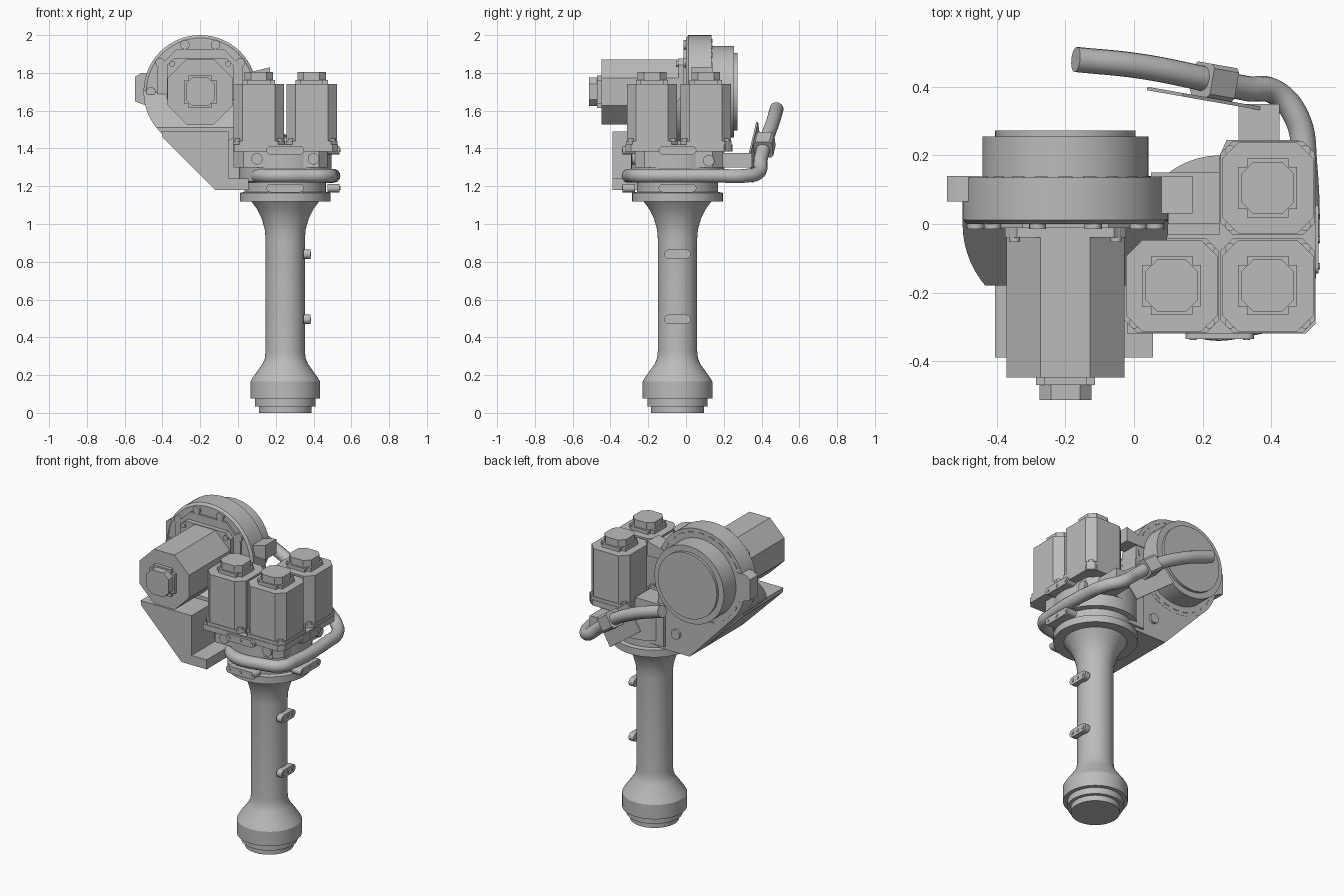
import bpy, bmesh, math
from mathutils import Matrix, Vector

cube = bpy.data.objects.get("Cube")
if cube:
    bpy.data.objects.remove(cube)

grey = bpy.data.materials.new("plain_grey")
grey.use_nodes = True
grey.diffuse_color = (0.5, 0.5, 0.5, 1)
grey.node_tree.nodes["Principled BSDF"].inputs["Base Color"].default_value = (0.5, 0.5, 0.5, 1)
parts = []

# Local z axis turned to point along another axis
UP = Matrix.Identity(4)
FRONT = Matrix.Rotation(math.pi / 2, 4, "X")
BACK = Matrix.Rotation(-math.pi / 2, 4, "X")
LEFT = Matrix.Rotation(math.pi / 2, 4, "Z") @ FRONT
AX, AY = 0.25, -0.045          # column axis
DX, DZ = -0.2, 1.7             # drum axis


def finish(name, bm, turn=UP, loc=(0, 0, 0)):
    bmesh.ops.recalc_face_normals(bm, faces=bm.faces)
    mesh = bpy.data.meshes.new(name)
    bm.to_mesh(mesh)
    bm.free()
    mesh.transform(Matrix.Translation(loc) @ turn)
    mesh.materials.append(grey)
    ob = bpy.data.objects.new(name, mesh)
    bpy.context.collection.objects.link(ob)
    parts.append(ob)
    return ob


def prism(name, pts, z0, z1, turn=UP, loc=(0, 0, 0)):
    bm = bmesh.new()
    face = bm.faces.new([bm.verts.new((x, y, z0)) for x, y in pts])
    new = bmesh.ops.extrude_face_region(bm, geom=[face])["geom"]
    bmesh.ops.translate(bm, verts=[v for v in new if isinstance(v, bmesh.types.BMVert)],
                        vec=(0, 0, z1 - z0))
    return finish(name, bm, turn, loc)


def box(name, x0, x1, y0, y1, z0, z1):
    return prism(name, [(x0, y0), (x1, y0), (x1, y1), (x0, y1)], z0, z1)


def lathe(name, profile, turn=UP, loc=(0, 0, 0), steps=64):
    bm = bmesh.new()
    line = [(0, profile[0][1])] + profile + [(0, profile[-1][1])]
    vs = [bm.verts.new((r, 0, z)) for r, z in line]
    es = [bm.edges.new(p) for p in zip(vs, vs[1:])]
    bmesh.ops.spin(bm, geom=vs + es, axis=(0, 0, 1), cent=(0, 0, 0),
                   steps=steps, angle=math.tau)
    bmesh.ops.remove_doubles(bm, verts=bm.verts, dist=0.0001)
    return finish(name, bm, turn, loc)


def octagon(h, c):
    k = h - c
    return [(k, -h), (h, -k), (h, k), (k, h), (-k, h), (-h, k), (-h, -k), (-k, -h)]


def cross(h, n):
    k = h - n
    quarter = [(h, k), (k, k), (k, h)]
    pts = []
    for _ in range(4):
        pts += quarter
        quarter = [(-y, x) for x, y in quarter]
    return pts


def slot(w, r, n=10):
    pts = []
    for i in range(2 * n + 2):
        right = i <= n
        a = -math.pi / 2 + math.pi * (i if right else i - 1) / n
        pts.append(((w - r if right else r - w) + r * math.cos(a), r * math.sin(a)))
    return pts


def lug(name, w, r, depth, turn, loc):
    # Rounded bar with a row of bolt heads
    prism(name, slot(w, r), 0, depth, turn, loc)
    for i in (-1, 0, 1):
        at = Vector(loc) + turn @ Vector((i * (w - r), 0, 0))
        lathe(name + "_bolt", [(r * 0.45, depth), (r * 0.45, depth + 0.004)], turn, at, 16)


def motor(name, h, c, flange, length, turn, loc):
    prism(name + "_flange", octagon(h, 0.035), 0, flange, turn, loc)
    prism(name + "_body", octagon(h - 0.004, c), flange, length, turn, loc)
    prism(name + "_cap", cross(0.086, 0.025), length, length + 0.022, turn, loc)
    prism(name + "_nut", octagon(0.076, 0.034), length + 0.022, length + 0.066, turn, loc)
    for sx in (-1, 1):
        for sy in (-1, 1):
            at = Vector(loc) + turn @ Vector((sx * (h - 0.028), sy * (h - 0.028), 0))
            lathe(name + "_bolt", [(0.016, 0), (0.016, flange + 0.012)], turn, at, 16)


# Column with foot and flared head
lathe("column", [(0.14, 0), (0.14, 0.035), (0.16, 0.035), (0.16, 0.075), (0.185, 0.075),
                 (0.185, 0.165), (0.17, 0.19), (0.12, 0.26), (0.108, 0.29), (0.104, 0.33),
                 (0.104, 0.92), (0.108, 0.97), (0.125, 1.03), (0.15, 1.08), (0.18, 1.12)],
      loc=(AX, AY, 0))
lathe("collar", [(0.24, 1.12), (0.24, 1.165), (0.215, 1.17), (0.215, 1.22), (0.245, 1.225),
                 (0.245, 1.4)], loc=(AX, AY, 0))

# Cable clips on the column and lugs around the collar
for z in (0.495, 0.84):
    lug("column_clip", 0.07, 0.025, 0.035, LEFT, (0.348, AY, z))
for z in (1.19, 1.39):
    lug("side_lug", 0.1, 0.022, 0.065, LEFT, (0.473, AY, z))
    lug("front_lug", 0.1, 0.022, 0.065, FRONT, (AX, -0.27, z))

# Motor deck: an L-shaped block and plate under three upright motors
deck = [(-0.02, -0.32), (0.5, -0.32), (0.53, -0.29), (0.53, 0.2), (0.48, 0.245),
        (0.27, 0.245), (0.25, 0.2), (0.25, -0.03), (-0.02, -0.03)]
prism("deck_plate", deck, 1.385, 1.42)
block = [(-0.025, -0.2), (0.03, -0.27), (0.43, -0.27), (0.475, -0.22), (0.475, 0.14),
         (0.42, 0.2), (0.25, 0.2), (-0.025, 0.0)]
prism("deck_block", block, 1.3, 1.39)
for x in (0.1, 0.4):
    lathe("front_port", [(0.03, 0), (0.03, 0.02)], FRONT, (x, -0.265, 1.345), 24)
lathe("side_port", [(0.03, 0), (0.03, 0.02)], LEFT, (0.47, 0.12, 1.335), 24)
for x, y in ((0.11, -0.18), (0.39, -0.18), (0.39, 0.105)):
    motor("upright_motor", 0.137, 0.047, 0.05, 0.35, UP, (x, y, 1.39))

# Drum with stepped back cover, its axis running front to back
lathe("drum", [(0.285, 0), (0.3, 0.012), (0.3, 0.135), (0.242, 0.135), (0.242, 0.255),
               (0.205, 0.255), (0.205, 0.272)], BACK, (DX, 0, DZ))
prism("drum_frame", octagon(0.225, 0.1), 0, 0.012, FRONT, (DX, 0, DZ))
for i in range(10):
    a = math.tau * (i + 0.5) / 10 + math.pi / 2
    lathe("drum_bolt", [(0.025, 0), (0.025, 0.018)], FRONT,
          (DX + 0.262 * math.cos(a), 0.004, DZ + 0.262 * math.sin(a)), 16)
for i in range(24):
    a = math.tau * i / 24
    prism("rim_slot", slot(0.02, 0.004, 4), 0, 0.004,
          BACK @ Matrix.Rotation(a + math.pi / 2, 4, "Z"),
          (DX + 0.275 * math.cos(a), 0.135, DZ - 0.275 * math.sin(a)))
motor("drum_motor", 0.176, 0.1, 0.04, 0.448, FRONT, (DX, 0, DZ))
prism("drum_ear", [(-0.545, 1.65), (-0.47, 1.62), (-0.45, 1.8), (-0.51, 1.8), (-0.545, 1.78)],
      -0.14, -0.065, FRONT)
prism("drum_arm", [(0.03, 1.74), (0.17, 1.74), (0.17, 1.83), (0.05, 1.8)], -0.14, -0.03, FRONT)

# Sloped skirt: lower half of the drum reaching forward under the motor
bm = bmesh.new()
bmesh.ops.create_cone(bm, cap_ends=True, segments=64, radius1=0.3, radius2=0.3, depth=0.19)
bmesh.ops.transform(bm, verts=bm.verts, matrix=Matrix.Translation((DX, -0.085, DZ)) @ FRONT)
bmesh.ops.bisect_plane(bm, geom=bm.verts[:] + bm.edges[:] + bm.faces[:], dist=0.0001,
                       plane_co=(DX, 0, DZ), plane_no=(0, -0.72, 0.69), clear_outer=True)
bmesh.ops.holes_fill(bm, edges=[e for e in bm.edges if e.is_boundary], sides=0)
finish("drum_skirt", bm)

# Bracket joining the drum to the column
prism("bracket_front", [(-0.405, 1.49), (-0.4, 1.46), (-0.12, 1.18), (0.055, 1.18),
                        (0.055, 1.24), (-0.05, 1.24), (-0.05, 1.49)], 0, 0.39, FRONT)
prism("bracket_back", [(-0.412, 1.488), (-0.12, 1.18), (0.1, 1.18), (0.1, 1.65), (DX, 1.7)],
      -0.134, 0, FRONT)
box("bracket_neck", 0.05, 0.25, 0.0, 0.15, 1.2, 1.46)
lathe("bracket_boss", [(0.03, 0), (0.03, 0.02)], BACK, (-0.03, 0.13, 1.3), 24)

# Hose wrapping the collar and rising behind the drum
path = [(0.1, 0.02, 1.255), (0.095, -0.18, 1.255), (0.17, -0.285, 1.255),
        (0.36, -0.285, 1.255), (0.47, -0.24, 1.255), (0.495, -0.13, 1.255),
        (0.497, 0.18, 1.255), (0.475, 0.31, 1.255), (0.41, 0.385, 1.275),
        (0.33, 0.395, 1.34), (0.22, 0.42, 1.43), (0.02, 0.46, 1.54), (-0.17, 0.48, 1.61)]
curve = bpy.data.curves.new("hose", "CURVE")
curve.dimensions = "3D"
curve.bevel_depth = 0.037
curve.bevel_resolution = 5
curve.use_fill_caps = True
spline = curve.splines.new("BEZIER")
spline.bezier_points.add(len(path) - 1)
for p, co in zip(spline.bezier_points, path):
    p.co = co
    p.handle_left_type = p.handle_right_type = "AUTO"
curve.materials.append(grey)
hose = bpy.data.objects.new("hose", curve)
bpy.context.collection.objects.link(hose)

# Hose clamp, its tilted backing plate and support arm
tilt = Matrix.Rotation(math.radians(-10), 4, "Z") @ Matrix.Rotation(math.radians(36), 4, "Y")
prism("hose_clamp", octagon(0.05, 0.012), -0.045, 0.045, tilt @ LEFT, (0.235, 0.415, 1.42))
plate = [(-0.15, -0.09), (0.15, -0.09), (0.15, 0.09), (-0.15, 0.09)]
prism("clamp_plate", plate, -0.005, 0.005, tilt @ FRONT, (0.21, 0.365, 1.38))
box("clamp_arm", 0.305, 0.425, 0.15, 0.35, 1.3, 1.375)

# Smooth the round surfaces and keep the edges crisp
bpy.ops.object.select_all(action="DESELECT")
hose.select_set(True)
bpy.context.view_layer.objects.active = hose
bpy.ops.object.convert(target="MESH")
for ob in parts:
    ob.select_set(True)
bpy.ops.object.shade_smooth_by_angle(angle=math.radians(30))
